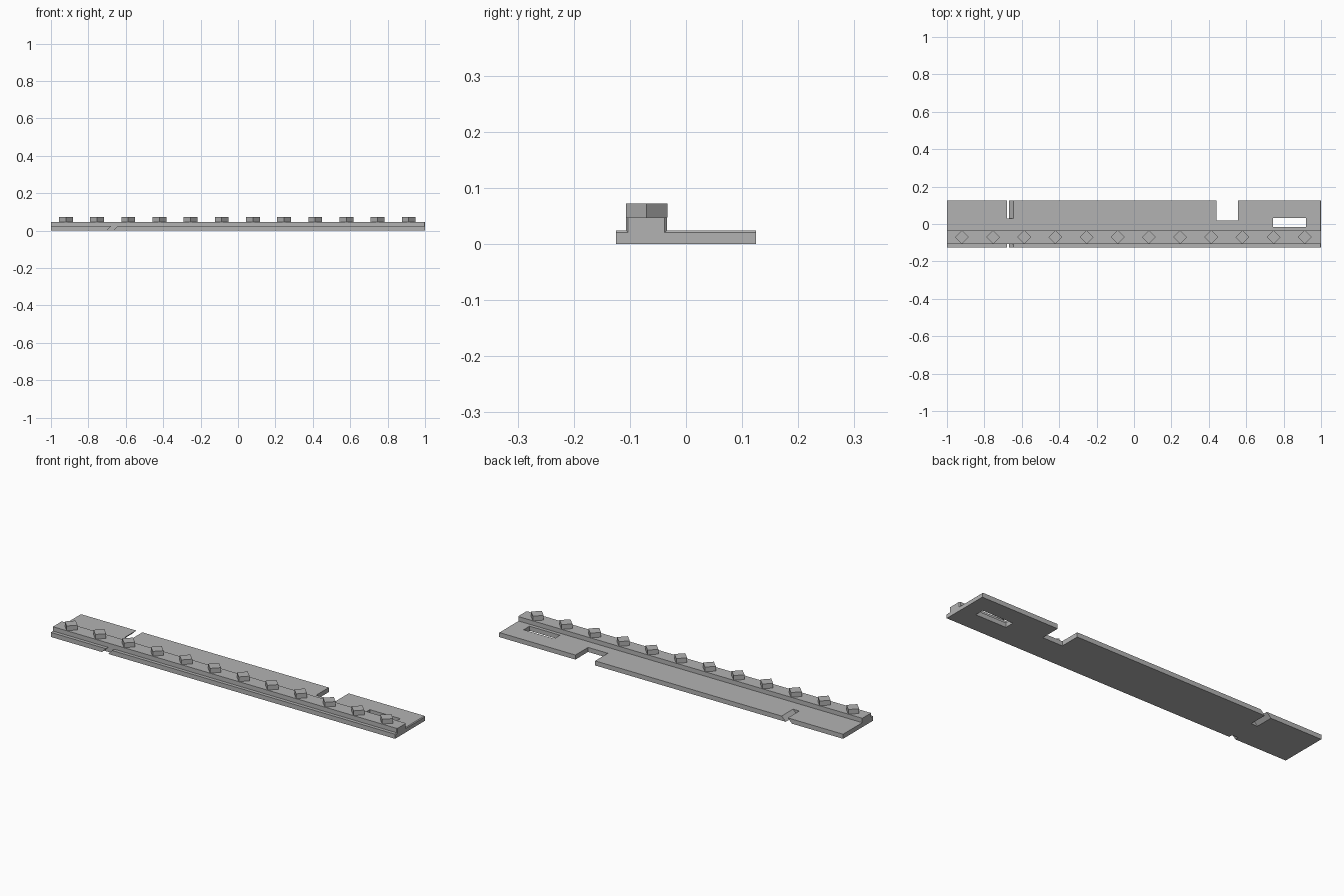
import bpy
import bmesh

cube = bpy.data.objects.get("Cube")
if cube:
    bpy.data.objects.remove(cube)

GREY = (0.45, 0.45, 0.45, 1)
mat = bpy.data.materials.new("plain grey")
mat.use_nodes = True
mat.diffuse_color = GREY
mat.node_tree.nodes["Principled BSDF"].inputs["Base Color"].default_value = GREY


def loft(name, sections):
    """Solid skinned through matching rings of points."""
    bm = bmesh.new()
    rings = [[bm.verts.new(p) for p in ring] for ring in sections]
    n = len(rings[0])
    for a, b in zip(rings, rings[1:]):
        for i in range(n):
            j = (i + 1) % n
            bm.faces.new((a[i], a[j], b[j], b[i]))
    bm.faces.new(rings[0][::-1])
    bm.faces.new(rings[-1])
    bmesh.ops.recalc_face_normals(bm, faces=bm.faces)
    mesh = bpy.data.meshes.new(name)
    bm.to_mesh(mesh)
    bm.free()
    mesh.materials.append(mat)
    obj = bpy.data.objects.new(name, mesh)
    bpy.context.collection.objects.link(obj)
    return obj


HALF, BASE, TOP = 0.125, 0.024, 0.047
RAIL_FRONT, RAIL_BACK = -0.107, -0.034


def section(x, inset=0):
    """Flat strip with a raised rail near its front edge."""
    z = BASE - inset
    f, b = RAIL_FRONT + inset, RAIL_BACK - inset
    return [(x, y, h) for y, h in ((-HALF, 0), (HALF, 0), (HALF, z), (b, z),
                                   (b, TOP), (f, TOP), (f, z), (-HALF, z))]


# Strip and rail, slightly eased at one end
strip = loft("strip_with_rail", [section(-1), section(0.996), section(1, 0.004)])


def cut(x0, x1, y0, y1, lean=0, z0=-0.01, z1=0.034):
    """Cut a box, leaning along x, out of the strip."""
    rings = []
    for z in (z0, z1):
        s = lean * z
        rings.append([(x0 + s, y0, z), (x1 + s, y0, z), (x1 + s, y1, z), (x0 + s, y1, z)])
    cutter = loft("cutter", rings)
    cutter.hide_render = True
    mod = strip.modifiers.new("cut", "BOOLEAN")
    mod.operation = "DIFFERENCE"
    mod.solver = "EXACT"
    mod.object = cutter
    bpy.context.view_layer.objects.active = strip
    bpy.ops.object.modifier_apply(modifier=mod.name)
    bpy.data.objects.remove(cutter)


# Square notch, window and the two leaning slots
cut(0.44, 0.555, 0.02, 0.2)
cut(0.743, 0.92, -0.016, 0.033)
cut(-0.703, -0.667, 0.03, 0.2, lean=1)
cut(-0.703, -0.667, -0.2, -0.106, lean=1)

# Row of diamond pegs on the rail
PEGS, R, PEG_Y = 12, 0.037, -0.07
for i in range(PEGS):
    x = -0.92 + i * 0.1666
    loft(f"peg_{i + 1}", [[(x + R, PEG_Y, z), (x, PEG_Y + R, z),
                           (x - R, PEG_Y, z), (x, PEG_Y - R, z)]
                          for z in (TOP, 0.072)])
